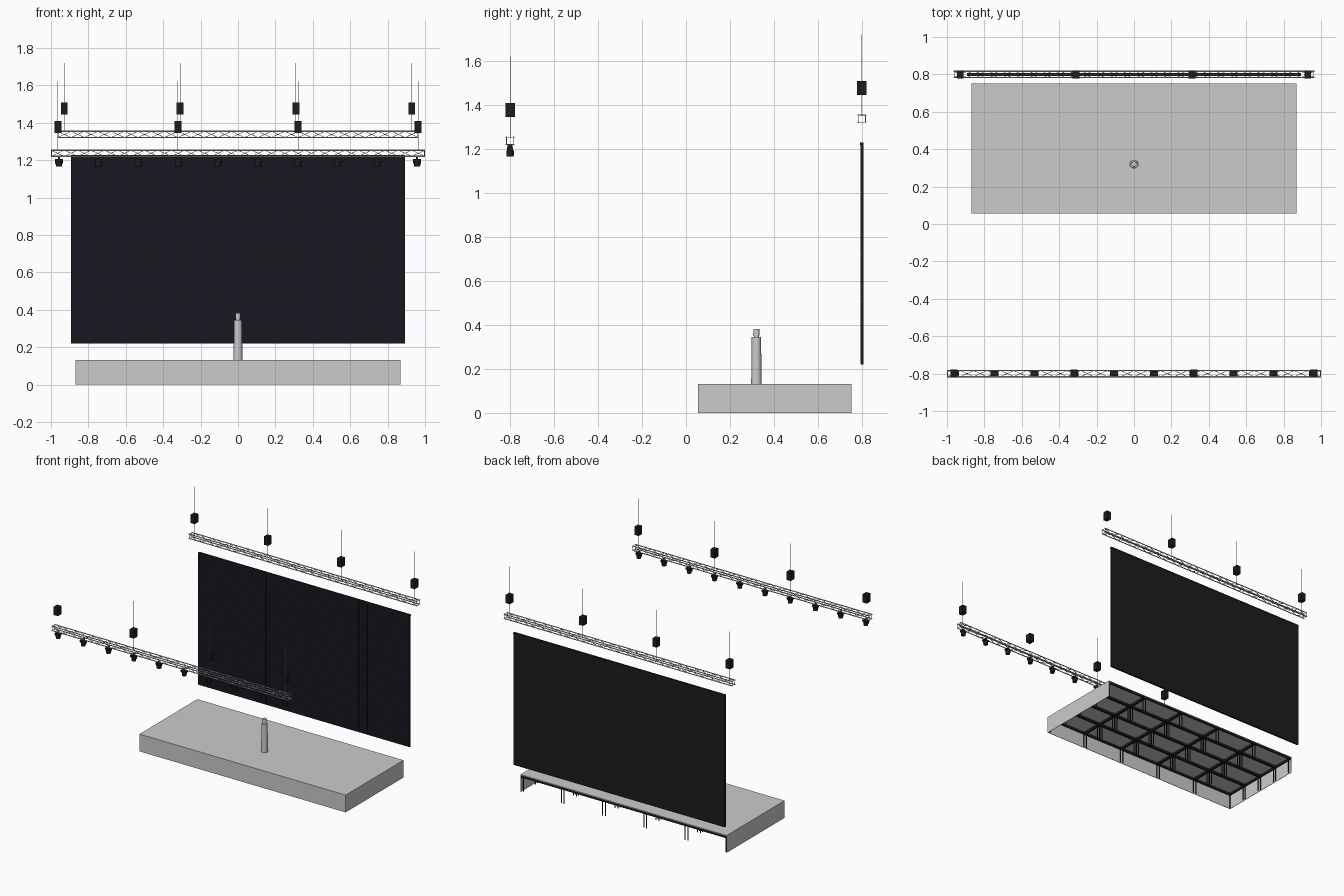
import bpy, bmesh, math
from mathutils import Vector, Matrix

if "Cube" in bpy.data.objects:
    bpy.data.objects.remove(bpy.data.objects["Cube"])


def material(name, rgb):
    m = bpy.data.materials.new(name)
    m.diffuse_color = (*rgb, 1)
    m.use_nodes = True
    m.node_tree.nodes["Principled BSDF"].inputs["Base Color"].default_value = m.diffuse_color
    return m


BLACK = material("black", (0.012, 0.012, 0.012))
SCREEN = material("screen", (0.008, 0.009, 0.014))


def box(bm, lo, hi):
    lo, hi = Vector(lo), Vector(hi)
    mat = Matrix.Translation((lo + hi) / 2) @ Matrix.Diagonal((*(hi - lo), 1))
    bmesh.ops.create_cube(bm, size=1, matrix=mat)


def block(bm, c, s):
    c, s = Vector(c), Vector(s) / 2
    box(bm, c - s, c + s)


def tube(bm, a, b, r, sides=8, r2=None):
    a, b = Vector(a), Vector(b)
    rot = (b - a).to_track_quat('Z', 'Y').to_matrix().to_4x4()
    bmesh.ops.create_cone(bm, cap_ends=True, segments=sides, radius1=r,
                          radius2=r if r2 is None else r2, depth=(b - a).length,
                          matrix=Matrix.Translation((a + b) / 2) @ rot)


def finish(bm, name, mat=None, smooth=False):
    me = bpy.data.meshes.new(name)
    bm.to_mesh(me)
    bm.free()
    ob = bpy.data.objects.new(name, me)
    bpy.context.collection.objects.link(ob)
    if mat:
        me.materials.append(mat)
    if smooth:
        bpy.ops.object.select_all(action='DESELECT')
        ob.select_set(True)
        bpy.context.view_layer.objects.active = ob
        bpy.ops.object.shade_smooth_by_angle(angle=math.radians(50))
    return ob


# Box truss: four chords, zigzag bracing on four faces, end frames
def truss(name, half, y, z, bays):
    bm = bmesh.new()
    h = 0.0165
    corners = [(-h, -h), (h, -h), (h, h), (-h, h)]
    step = 2 * half / bays
    for k in range(4):
        (ay, az), (by, bz) = corners[k], corners[(k + 1) % 4]
        tube(bm, (-half, y + ay, z + az), (half, y + ay, z + az), 0.0035, 10)
        for i in range(bays):
            p, q = ((ay, az), (by, bz)) if (i + k) % 2 else ((by, bz), (ay, az))
            x = -half + i * step
            tube(bm, (x, y + p[0], z + p[1]), (x + step, y + q[0], z + q[1]), 0.0014)
        for x in (-half + 0.003, half - 0.003):
            tube(bm, (x, y + ay, z + az), (x, y + by, z + bz), 0.0016)
    finish(bm, name, smooth=True)


# Chain hoists with their chains
def hoists(name, spacing, y, z_box, z_low, z_top):
    bodies, chains = bmesh.new(), bmesh.new()
    for i in (-1.5, -0.5, 0.5, 1.5):
        x = i * spacing
        block(bodies, (x, y, z_box), (0.036, 0.043, 0.063))
        tube(chains, (x, y, z_low), (x, y, z_top), 0.0014, 6)
    finish(bodies, name + "_hoists", BLACK)
    finish(chains, name + "_hoist_chains")


truss("front_truss", 1.0, -0.8, 1.237, 28)
truss("back_truss", 0.964, 0.8, 1.338, 27)
hoists("front", 0.642, -0.8, 1.377, 1.25, 1.62)
hoists("back", 0.619, 0.8, 1.477, 1.35, 1.72)

# Spotlights hung under the front truss
bm = bmesh.new()
for i in range(10):
    x, y = -0.9575 + i * 0.2128, -0.8
    block(bm, (x, y, 1.212), (0.010, 0.022, 0.014))
    block(bm, (x, y, 1.2), (0.043, 0.026, 0.012))
    for s in (-1, 1):
        block(bm, (x + s * 0.0195, y, 1.19), (0.004, 0.010, 0.014))
    tube(bm, (x, y, 1.167), (x, y, 1.194), 0.0165, 16, 0.0175)
finish(bm, "spotlights", BLACK, True)

# Video wall: cabinet slab, header bar and tiled face
X, Z0, Z1 = 0.892, 0.221, 1.221
bm = bmesh.new()
box(bm, (-X, 0.7955, Z0), (X, 0.807, Z1))
box(bm, (-X, 0.792, Z1 - 0.004), (X, 0.808, Z1 + 0.008))
finish(bm, "video_wall_cabinets", BLACK)
bm = bmesh.new()
w, h, gap = 2 * X / 25, (Z1 - Z0 - 0.004) / 14, 0.0003
for i in range(25):
    for j in range(14):
        box(bm, (-X + i * w + gap, 0.793, Z0 + j * h + gap),
            (-X + (i + 1) * w - gap, 0.796, Z0 + (j + 1) * h - gap))
finish(bm, "video_wall_tiles", SCREEN)

# Stage: deck panel, module frames, legs
SX, Y0, Y1, TOP = 0.87, 0.055, 0.752, 0.132
bm = bmesh.new()
box(bm, (-SX, Y0, TOP - 0.005), (SX, Y1, TOP))
finish(bm, "stage_deck")
frames, legs = bmesh.new(), bmesh.new()
dx, dy, f = 2 * SX / 5, (Y1 - Y0 - 0.003) / 4, 0.008
for i in range(5):
    for j in range(4):
        a, b = -SX + i * dx + 0.003 * (i == 0), -SX + (i + 1) * dx - 0.003 * (i == 4)
        c, d = Y0 + 0.003 + j * dy, Y0 + 0.003 + (j + 1) * dy
        z0, z1 = TOP - 0.022, TOP - 0.005
        box(frames, (a, c, z0), (b, c + f, z1))
        box(frames, (a, d - f, z0), (b, d, z1))
        box(frames, (a, c + f, z0), (a + f, d - f, z1))
        box(frames, (b - f, c + f, z0), (b, d - f, z1))
        for x in (a + 0.012, b - 0.012):
            for y in (c + 0.012, d - 0.012):
                tube(legs, (x, y, 0), (x, y, z1), 0.0036)
finish(frames, "stage_frames", BLACK)
finish(legs, "stage_legs", BLACK, True)

# Skirt on the front and both ends, open at the back
bm = bmesh.new()
box(bm, (-SX, Y0, 0), (SX, Y0 + 0.003, TOP - 0.005))
for s in (-1, 1):
    x0, x1 = sorted((s * SX, s * (SX - 0.003)))
    box(bm, (x0, Y0 + 0.003, 0), (x1, Y1, TOP - 0.005))
finish(bm, "stage_skirt")

# Simple standing figure for scale
bm = bmesh.new()
tube(bm, (0, 0.32, TOP), (0, 0.32, 0.346), 0.0235, 24, 0.0215)
tube(bm, (0, 0.32, 0.346), (0, 0.32, 0.356), 0.011, 16)
tube(bm, (0, 0.32, 0.353), (0, 0.32, 0.382), 0.0145, 20, 0.0135)
finish(bm, "scale_figure", smooth=True)
